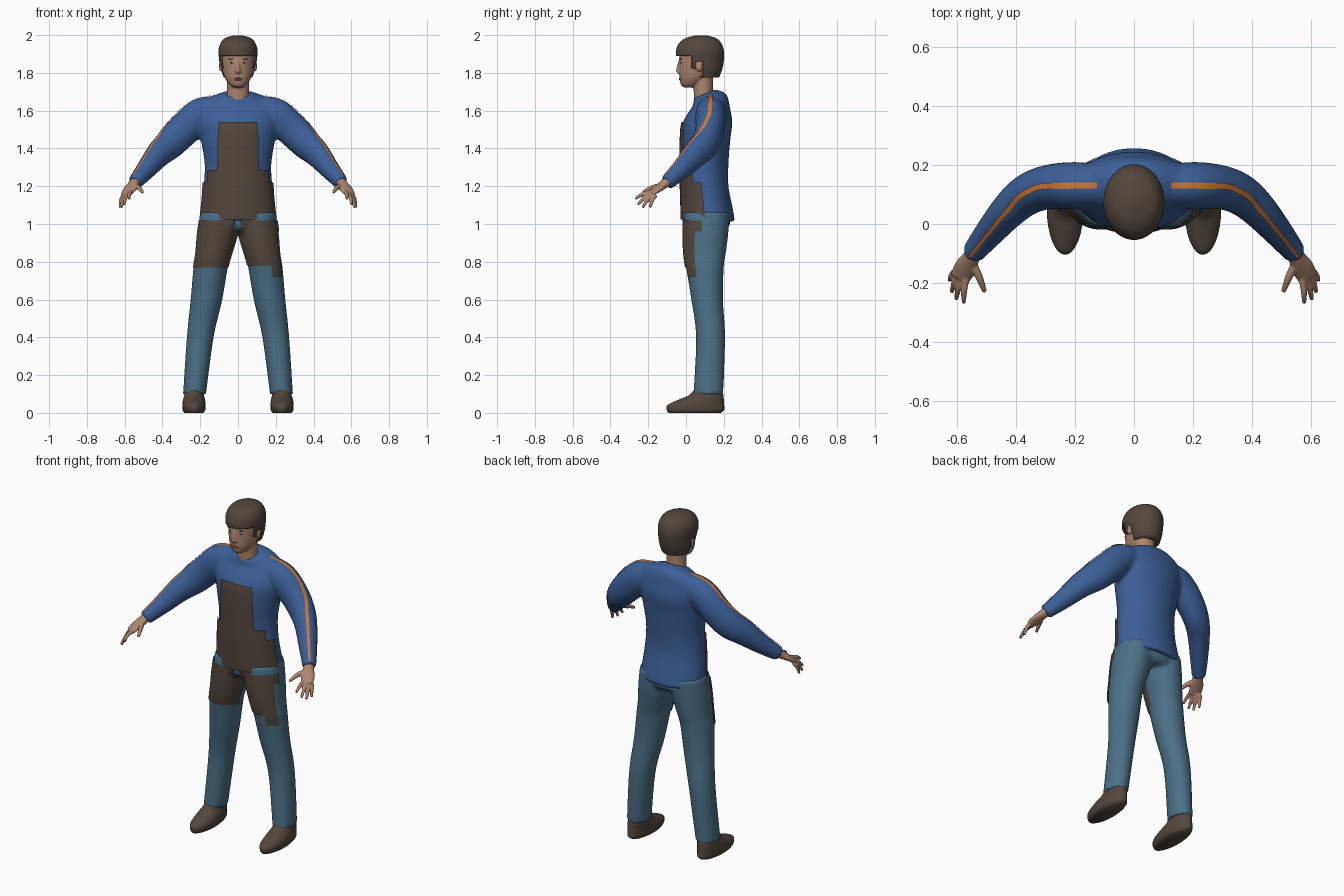
import bpy, bmesh
from math import sin, cos, pi, radians
from mathutils import Vector, Matrix

cube = bpy.context.scene.objects.get("Cube")
if cube:
    bpy.data.objects.remove(cube, do_unlink=True)


def material(name, r, g, b):
    m = bpy.data.materials.new(name)
    m.use_nodes = True
    m.diffuse_color = (r, g, b, 1)
    node = next(n for n in m.node_tree.nodes if n.type == 'BSDF_PRINCIPLED')
    node.inputs["Base Color"].default_value = (r, g, b, 1)
    node.inputs["Roughness"].default_value = 0.8
    return m


BLUE = material("sweater blue", .045, .115, .31)
DENIM = material("denim", .07, .16, .24)
BROWN = material("dark brown", .085, .062, .046)
SKIN = material("skin", .42, .24, .16)
LIPS = material("lips", .3, .14, .1)
ORANGE = material("stripe orange", .62, .19, .04)
WHITE = material("eye white", .5, .45, .4)
BLACK = material("iris", .02, .015, .012)


def spline(keys, t):
    """Smooth value between the key sections (x, y, z, half width, half depth)."""
    last = len(keys) - 1
    t = min(max(t, 0), last)
    i = min(int(t), last - 1)
    u = t - i
    quad = zip(keys[max(i - 1, 0)], keys[i], keys[i + 1], keys[min(i + 2, last)])
    return [b + u * ((c - a) / 2 + u * (a - 2.5 * b + 2 * c - d / 2
            + u * (1.5 * (b - c) + (d - a) / 2))) for a, b, c, d in quad]


def at_height(keys, z):
    lo, hi = 0, len(keys) - 1
    for _ in range(30):
        mid = (lo + hi) / 2
        lo, hi = (mid, hi) if spline(keys, mid)[2] < z else (lo, mid)
    return lo


def loft(bm, keys, upright=True, span=None, arc=None, rows=40, cols=32, off=0, taper=0):
    """Closed tube through the sections, or an open patch of it if arc is given."""
    t0, t1 = span or (0, len(keys) - 1)
    a0, a1 = arc or (-pi, pi)
    grid = []
    for i in range(rows + 1):
        t = t0 + (t1 - t0) * i / rows
        x, y, z, a, b = spline(keys, t)
        side, up = Vector((1, 0, 0)), Vector((0, -1, 0))
        if not upright:
            way = Vector(spline(keys, t + .01)[:3]) - Vector(spline(keys, t - .01)[:3])
            way.normalize()
            side = way.cross(Vector((0, 0, 1))).normalized()
            up = side.cross(way)
        k = 1 - taper * i / rows
        angles = [k * (a0 + (a1 - a0) * j / cols) for j in range(cols + (arc is not None))]
        grid.append([bm.verts.new(Vector((x, y, z)) + side * sin(g) * (a + off)
                                  + up * cos(g) * (b + off)) for g in angles])
    n = len(grid[0])
    for low, high in zip(grid, grid[1:]):
        for j in range(cols):
            k = (j + 1) % n
            bm.faces.new((low[j], low[k], high[k], high[j]))
    if arc is None:
        bm.faces.new(grid[0][::-1])
        bm.faces.new(grid[-1])


def blob(bm, loc, size):
    m = Matrix.Translation(loc) @ Matrix.Diagonal((*size, 1))
    bmesh.ops.create_uvsphere(bm, u_segments=16, v_segments=10, radius=1, matrix=m)


def finish(name, bm, mat, voxel=0, smooth=0, wrap=None, off=.006):
    mesh = bpy.data.meshes.new(name)
    bm.to_mesh(mesh)
    bm.free()
    mesh.materials.append(mat)
    mesh.polygons.foreach_set("use_smooth", [True] * len(mesh.polygons))
    ob = bpy.data.objects.new(name, mesh)
    bpy.context.scene.collection.objects.link(ob)
    if voxel:
        mod = ob.modifiers.new("blend", 'REMESH')
        mod.mode, mod.voxel_size, mod.use_smooth_shade = 'VOXEL', voxel, True
        mod = ob.modifiers.new("soften", 'SMOOTH')
        mod.factor, mod.iterations = .5, smooth
    if wrap:
        mod = ob.modifiers.new("fit", 'SHRINKWRAP')
        mod.target, mod.offset, mod.wrap_mode = wrap, off, 'ABOVE_SURFACE'
    return ob


def flip(keys, s):
    return [(k[0] * s, *k[1:]) for k in keys]


# Sections of the clothed body, all for the +x side
torso = [(0, .12, 1.013, .2, .14), (0, .111, 1.1, .19, .133), (0, .1, 1.2, .182, .125),
         (0, .1, 1.32, .177, .125), (0, .105, 1.45, .198, .13), (0, .115, 1.54, .215, .13),
         (0, .13, 1.62, .21, .1), (0, .125, 1.66, .15, .085), (0, .097, 1.69, .078, .058)]
arm = [(.1, .13, 1.605, .07, .075), (.2, .13, 1.575, .08, .09), (.29, .125, 1.495, .075, .088),
       (.36, .1, 1.425, .07, .083), (.42, .05, 1.37, .062, .072), (.49, -.03, 1.285, .05, .054),
       (.548, -.102, 1.218, .038, .04)]
leg = [(.23, .118, .1, .061, .079), (.2, .13, .4, .071, .077), (.167, .112, .6, .084, .084),
       (.145, .1, .77, .091, .1), (.13, .1, .84, .095, .11), (.11, .105, .95, .106, .119),
       (.1, .11, 1.06, .1, .12)]

# Sweater: torso with a sloping neckline, and two sleeves
bm = bmesh.new()
loft(bm, torso)
for v in bm.verts:
    v.co.z += .4 * (v.co.y - .1) * min(max((v.co.z - 1.6) / .09, 0), 1)
for s in (1, -1):
    loft(bm, flip(arm, s), upright=False)
sweater = finish("sweater", bm, BLUE, .01, 5)

# Jeans: hips and two legs
bm = bmesh.new()
loft(bm, [(0, .11, .965, .16, .1), (0, .11, 1.0, .2, .123), (0, .11, 1.07, .185, .12)], rows=8)
for s in (1, -1):
    loft(bm, flip(leg, s))
jeans = finish("jeans", bm, DENIM, .01, 4)

# Sleeve stripes
bm = bmesh.new()
for s in (1, -1):
    loft(bm, flip(arm, s), False, (.1, 5.85), (-.13, .13), 60, 2, .006)
finish("sleeve_stripes", bm, ORANGE, wrap=sweater, off=.004)


def panel(bm, keys, z0, z1, a0, a1, taper=0):
    span = at_height(keys, z0), at_height(keys, z1)
    loft(bm, keys, True, span, (radians(a0), radians(a1)), 16, 24, .008, taper)


# Apron: waist, step and bib, then the thigh flaps
bm = bmesh.new()
panel(bm, torso, 1.025, 1.22, -83, 83)
panel(bm, torso, 1.22, 1.285, -61, 61)
panel(bm, torso, 1.285, 1.54, -38, 38, .3)
finish("apron_body", bm, BROWN, wrap=sweater, off=.009)
bm = bmesh.new()
panel(bm, flip(leg, -1), .77, 1.02, -75, 80)
panel(bm, leg, .78, 1.02, -80, 20)
panel(bm, leg, .72, .96, 20, 62)
panel(bm, leg, .96, 1.02, 20, 80)
finish("apron_thigh_flaps", bm, BROWN, wrap=jeans)

# Shoes
shoe = [(.233, .045, 0, .05, .138), (.233, .05, .015, .06, .152), (.233, .052, .042, .062, .15),
        (.233, .08, .07, .058, .12), (.232, .108, .095, .052, .09), (.23, .12, .14, .045, .065)]
for s, side in ((1, "left"), (-1, "right")):
    bm = bmesh.new()
    loft(bm, flip(shoe, s), rows=20)
    finish(side + "_shoe", bm, BROWN)

# Hands: palm, four fingers and a thumb
palm = [(.538, -.086, 1.234, .029, .026), (.552, -.115, 1.212, .03, .024),
        (.57, -.147, 1.188, .038, .019), (.59, -.185, 1.16, .034, .012)]
thumb = [(.55, -.125, 1.205, .013, .014), (.524, -.18, 1.192, .013, .013),
         (.505, -.23, 1.167, .008, .008)]
tips = [(.576, -.268, 1.133), (.602, -.255, 1.103), (.617, -.23, 1.087), (.624, -.19, 1.087)]
for s, side in ((1, "left"), (-1, "right")):
    bm = bmesh.new()
    loft(bm, flip(palm, s), False, rows=16, cols=20)
    loft(bm, flip(thumb, s), False, rows=12, cols=12)
    for i, tip in enumerate(tips):
        root = Vector((.568, -.183, 1.172)).lerp(Vector((.608, -.16, 1.152)), i / 3)
        mid = root.lerp(Vector(tip), .5) + Vector((.003, -.004, .006))
        finger = [(*root, .011, .011), (*mid, .0105, .0105), (*tip, .007, .007)]
        loft(bm, flip(finger, s), False, rows=12, cols=12)
    finish(side + "_hand", bm, SKIN, .0045, 2)

# Head with neck, nose and ears
skull = [(0, .02, 1.722, .02, .028), (0, .024, 1.735, .042, .05), (0, .045, 1.77, .068, .079),
         (0, .065, 1.81, .081, .101), (0, .075, 1.86, .088, .112), (0, .078, 1.9, .089, .112),
         (0, .078, 1.95, .08, .1), (0, .078, 1.98, .05, .07)]
neck = [(0, .1, 1.62, .064, .056), (0, .092, 1.7, .058, .051), (0, .088, 1.8, .058, .055)]
nose = [(0, -.025, 1.795, .011, .012), (0, -.033, 1.804, .017, .017),
        (0, -.035, 1.815, .014, .018), (0, -.031, 1.865, .008, .009)]
bm = bmesh.new()
loft(bm, skull)
loft(bm, neck, rows=12)
loft(bm, nose, rows=12, cols=16)
for s in (1, -1):
    blob(bm, (s * .091, .07, 1.836), (.01, .019, .03))
finish("head", bm, SKIN, .005, 3)

# Hair, trimmed around the face and ears
hair = [(0, .105, 1.775, .075, .07), (0, .09, 1.82, .091, .102), (0, .076, 1.87, .1, .125),
        (0, .074, 1.92, .103, .126), (0, .075, 1.96, .091, .11), (0, .079, 1.985, .066, .078),
        (0, .08, 1.999, .02, .025)]
bm = bmesh.new()
loft(bm, hair, rows=60, cols=64)


def hairline(y):
    return 1.892 if y < .03 else 1.82 if y < .05 else 1.862 if y < .088 else 1.77


cut = [f for f in bm.faces if f.calc_center_median().z < hairline(f.calc_center_median().y)]
bmesh.ops.delete(bm, geom=cut, context='FACES')
mod = finish("hair", bm, BROWN).modifiers.new("thickness", 'SOLIDIFY')
mod.thickness = .014

# Facial details, paired on both sides of the nose
for name, mat, x, y, z, size in (
        ("eyebrows", BROWN, .036, -.0265, 1.874, (.018, .005, .0035)),
        ("eyes", WHITE, .034, -.026, 1.853, (.012, .004, .005)),
        ("irises", BLACK, .034, -.0275, 1.853, (.0055, .004, .0045))):
    bm = bmesh.new()
    for s in (1, -1):
        blob(bm, (s * x, y, z), size)
    finish(name, bm, mat)
bm = bmesh.new()
for z in (1.771, 1.764):
    blob(bm, (0, -.03, z), (.022, .007, .0042))
finish("lips", bm, LIPS)
